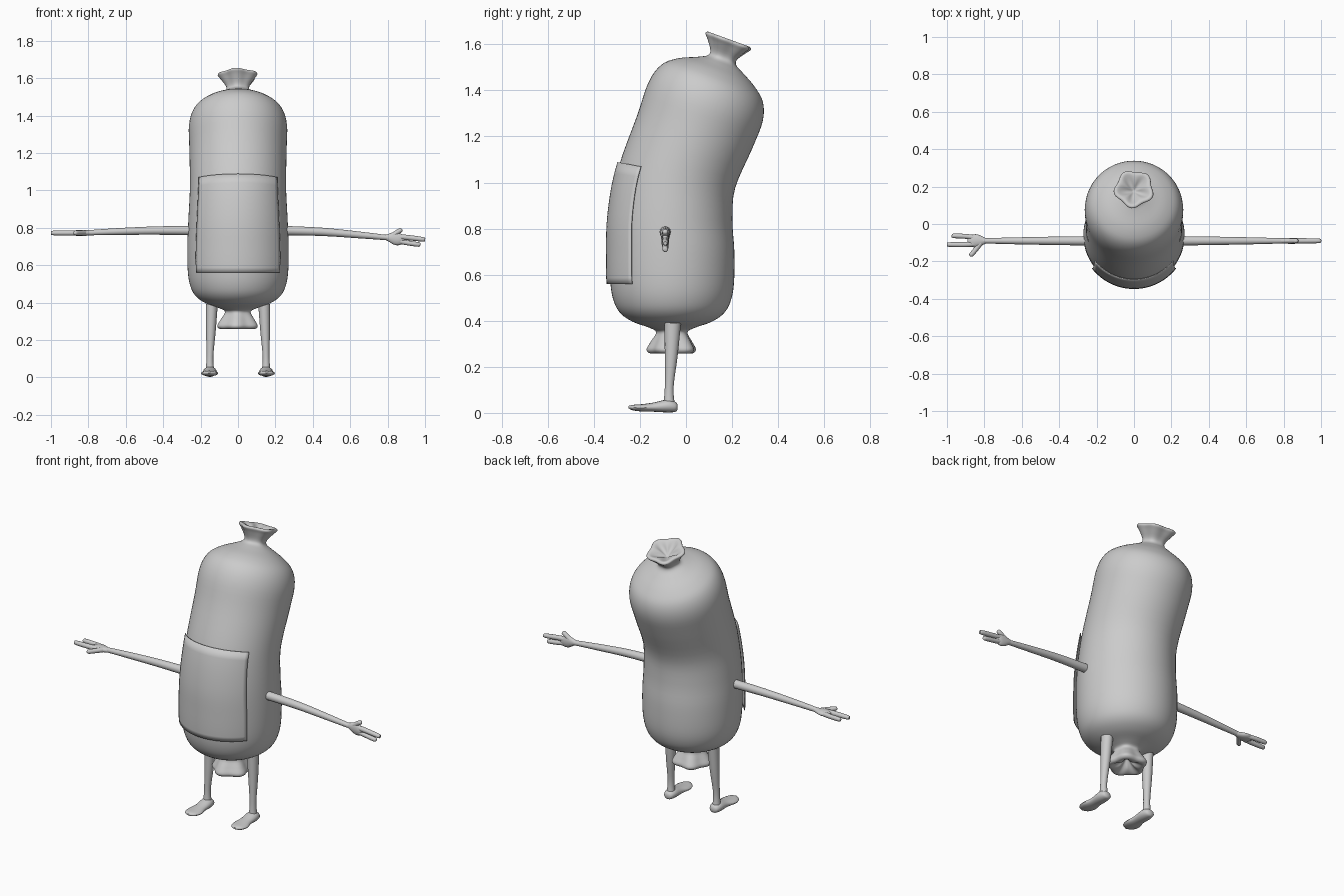
import bpy, bmesh, math
from mathutils import Vector

if "Cube" in bpy.data.objects:
    bpy.data.objects.remove(bpy.data.objects["Cube"])

grey = bpy.data.materials.new("plain grey")
grey.use_nodes = True
GREY = (0.6, 0.6, 0.6, 1)
grey.diffuse_color = GREY
grey.node_tree.nodes["Principled BSDF"].inputs["Base Color"].default_value = GREY


def smooth(rows, t):
    """Smooth curve through rows of numbers; t counts rows."""
    i = min(int(t), len(rows) - 2)
    f = t - i
    p = [rows[max(0, min(len(rows) - 1, i + k))] for k in (-1, 0, 1, 2)]
    return [b + 0.5 * f * (c - a + f * (2*a - 5*b + 4*c - d + f * (3*(b - c) + d - a)))
            for a, b, c, d in zip(*p)]


def make_object(name, rings, closed=True):
    """Skin a list of point rings."""
    bm = bmesh.new()
    grid = [[bm.verts.new(p) for p in ring] for ring in rings]
    n = len(grid[0])
    for a, b in zip(grid, grid[1:]):
        for k in range(n if closed else n - 1):
            j = (k + 1) % n
            bm.faces.new((a[k], a[j], b[j], b[k]))
    if closed:
        bm.faces.new(grid[0][::-1])
        bm.faces.new(grid[-1])
    bmesh.ops.recalc_face_normals(bm, faces=bm.faces)
    mesh = bpy.data.meshes.new(name)
    bm.to_mesh(mesh)
    bm.free()
    mesh.materials.append(grey)
    obj = bpy.data.objects.new(name, mesh)
    bpy.context.collection.objects.link(obj)
    bpy.ops.object.select_all(action='DESELECT')
    obj.select_set(True)
    bpy.context.view_layer.objects.active = obj
    bpy.ops.object.shade_smooth_by_angle(angle=math.radians(50))
    return obj


def tube(name, rows, across=None, sides=16, steps=4):
    """Limb through rows of x, y, z, half width, half thickness."""
    along = (Vector(rows[-1][:3]) - Vector(rows[0][:3])).normalized()
    hint = Vector((0, 1, 0)) if abs(along.z) > 0.8 else Vector((0, 0, 1))
    u = Vector(across) if across else along.cross(hint).normalized()
    v = along.cross(u).normalized()
    rings = []
    for i in range((len(rows) - 1) * steps + 1):
        x, y, z, w, h = smooth(rows, i / steps)
        rings.append([Vector((x, y, z)) + u * w * math.cos(a) + v * h * math.sin(a)
                      for a in (math.tau * k / sides for k in range(sides))])
    return make_object(name, rings)


# Body spine: y, z, radius, backward lean in degrees, depth of pinched folds
BODY = [
    (-.06, .315, .006, 0, 0), (-.06, .275, .045, 0, .22), (-.06, .258, .085, 0, .1),
    (-.06, .275, .104, 0, .08), (-.06, .31, .087, 0, .07), (-.06, .35, .068, 0, .03),
    (-.06, .37, .10, 0, 0), (-.06, .395, .17, 0, 0), (-.06, .43, .222, 0, 0),
    (-.06, .48, .252, 0, 0), (-.06, .56, .268, 0, 0), (-.061, .7, .271, 0, 0),
    (-.063, .85, .265, 3, 0), (-.04, 1.02, .257, 10, 0), (.038, 1.22, .26, 16, 0),
    (.085, 1.35, .262, 19, 0), (.113, 1.43, .235, 20, 0), (.13, 1.478, .178, 20, 0),
    (.15, 1.51, .105, 20, 0), (.158, 1.53, .066, 20, .02), (.165, 1.553, .061, 20, .04),
    (.18, 1.59, .086, 20, .07), (.187, 1.612, .102, 20, .08), (.19, 1.62, .085, 20, .1),
    (.18, 1.595, .04, 20, .22), (.175, 1.575, .006, 20, 0),
]


def body_point(t, angle, gap=0):
    y, z, r, lean, fold = smooth(BODY, t)
    r = r * (1 + fold * math.cos(5 * angle + 0.6)) + gap
    lean = math.radians(lean)
    side, back = r * math.sin(angle), -r * math.cos(angle)
    return (side, y + back * math.cos(lean), z - back * math.sin(lean))


body = make_object("body", [[body_point(i / 4, math.tau * k / 60) for k in range(60)]
                            for i in range((len(BODY) - 1) * 4 + 1)])

# Curved label sheet wrapped on the lower front
FIRST, LAST, SPREAD = 10, 13.1, math.radians(52)
label = make_object("front_label", [
    [body_point(FIRST + (LAST - FIRST) * i / 14, SPREAD * (k / 12 - 1), 0.017 - i * 0.0004)
     for k in range(25)] for i in range(15)], closed=False)
solid = label.modifiers.new("thickness", 'SOLIDIFY')
solid.thickness = 0.004

# Legs and feet
for s, side in ((1, "left"), (-1, "right")):
    tube(side + "_leg", [(s*.14, -.058, .39, .032, .036), (s*.145, -.064, .25, .026, .028),
                         (s*.15, -.073, .11, .018, .019), (s*.15, -.073, .03, .024, .026)])
    tube(side + "_foot", [(s*.15, -.036, .025, .008, .008), (s*.15, -.045, .026, .026, .021),
                          (s*.15, -.08, .03, .036, .028), (s*.15, -.14, .025, .036, .02),
                          (s*.152, -.19, .022, .046, .016), (s*.153, -.23, .023, .036, .012),
                          (s*.153, -.25, .025, .008, .005)])

# Arms and hands: the right palm lies flat, the left palm stands upright
DIGITS = {
    "thumb": [(.82, -.012, .014), (.845, -.045, .013), (.87, -.075, .012), (.877, -.082, .003)],
    "long_finger": [(.84, -.015, .014), (.90, -.02, .014), (.99, -.02, .012), (1, -.02, .003)],
    "short_finger": [(.84, .014, .014), (.89, .023, .013), (.965, .027, .012), (.975, .027, .003)],
}
for s, side, z0, droop, spread, open_hand in (
        (1, "left", .745, .12, Vector((0, 0, -1)), .65),
        (-1, "right", .772, 0, Vector((0, 1, 0)), 1)):

    def at(reach, offset):
        base = Vector((s * reach, -.09, z0 - droop * (reach - .82)))
        return tuple(base + spread * offset * open_hand)

    tube(side + "_arm", [(s*.24, -.09, .785, .025, .025), (s*.45, -.09, (z0 + 3*.785) / 4 + .003, .022, .022),
                         (s*.65, -.09, (z0*2 + .785) / 3 + .003, .018, .018), (*at(.83, 0), .013, .013)])
    tube(side + "_palm", [(*at(.775, 0), .010, .010), (*at(.80, 0), .018, .014),
                          (*at(.835, 0), .034, .016), (*at(.865, 0), .032, .015),
                          (*at(.89, 0), .012, .007)], across=spread)
    for digit, path in DIGITS.items():
        tube(f"{side}_{digit}", [(*at(a, o), r, r) for a, o, r in path], sides=12)
